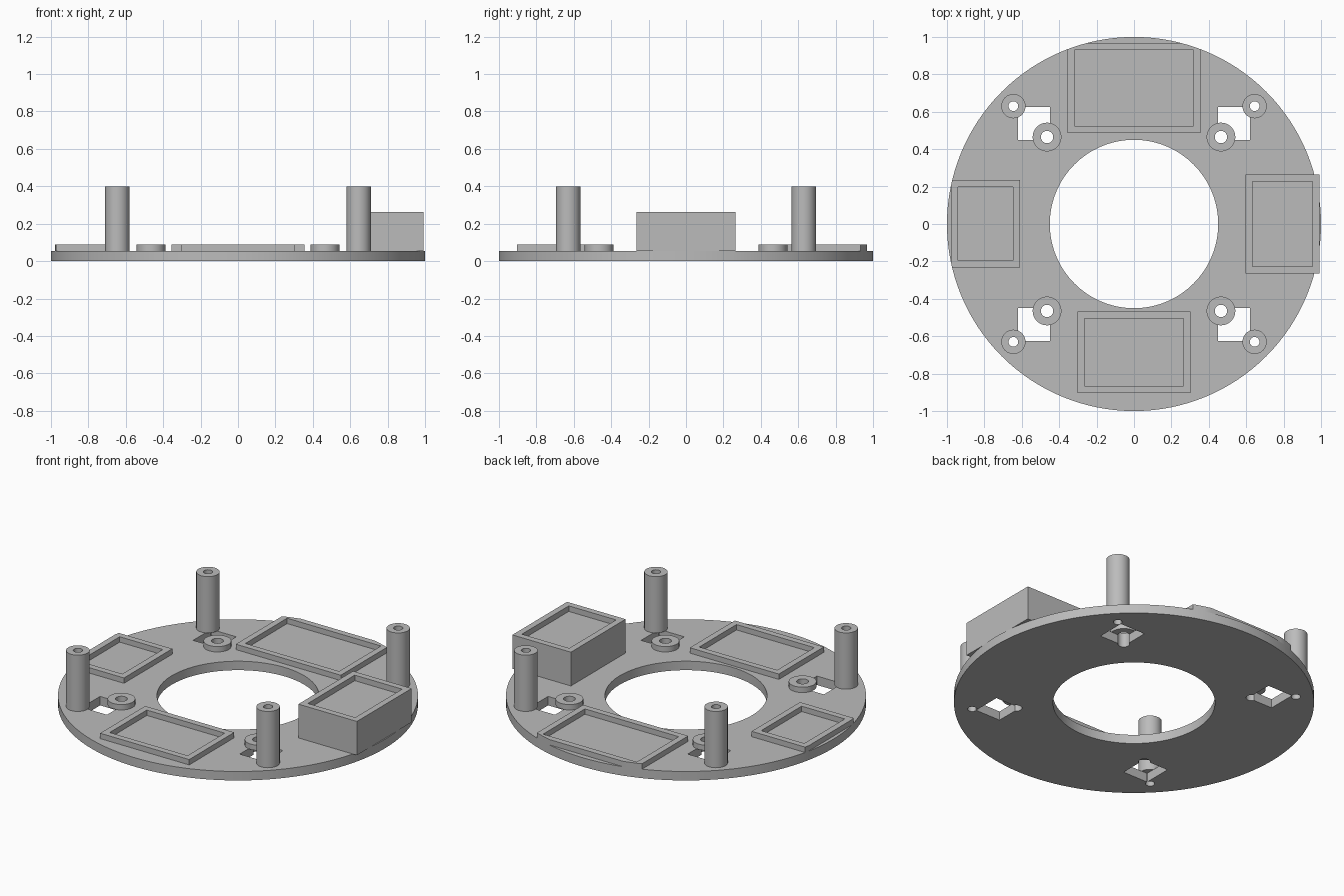
import bpy, bmesh, math

if "Cube" in bpy.data.objects:
    bpy.data.objects.remove(bpy.data.objects["Cube"])

PLATE_TOP = 0.055
RIM_TOP = 0.088

grey = bpy.data.materials.new("matte_grey")
grey.diffuse_color = (0.5, 0.5, 0.5, 1)
grey.use_nodes = True
grey.node_tree.nodes["Principled BSDF"].inputs["Base Color"].default_value = grey.diffuse_color


def add_object(name, bm):
    """Turn a bmesh into a linked object."""
    bmesh.ops.recalc_face_normals(bm, faces=bm.faces)
    mesh = bpy.data.meshes.new(name)
    bm.to_mesh(mesh)
    bm.free()
    ob = bpy.data.objects.new(name, mesh)
    bpy.context.collection.objects.link(ob)
    mesh.materials.append(grey)
    return ob


def box(name, x0, x1, y0, y1, z0, z1):
    bm = bmesh.new()
    bmesh.ops.create_cube(bm, size=1)
    for v in bm.verts:
        v.co = (x0 if v.co.x < 0 else x1,
                y0 if v.co.y < 0 else y1,
                z0 if v.co.z < 0 else z1)
    return add_object(name, bm)


def cylinder(name, x, y, r, z0, z1, n):
    bm = bmesh.new()
    bmesh.ops.create_cone(bm, cap_ends=True, segments=n, radius1=r, radius2=r, depth=z1 - z0)
    bmesh.ops.translate(bm, verts=bm.verts, vec=(x, y, (z0 + z1) / 2))
    return add_object(name, bm)


def tube(name, x, y, r_out, r_in, z0, z1, n):
    """Ring-shaped prism: a square section swept round a circle."""
    bm = bmesh.new()
    section = [(r_in, z0), (r_out, z0), (r_out, z1), (r_in, z1)]
    rings = []
    for i in range(n):
        a = 2 * math.pi * i / n
        rings.append([bm.verts.new((x + r * math.cos(a), y + r * math.sin(a), z))
                      for r, z in section])
    for i in range(n):
        p, q = rings[i], rings[(i + 1) % n]
        for k in range(4):
            m = (k + 1) % 4
            bm.faces.new((p[k], q[k], q[m], p[m]))
    return add_object(name, bm)


def cut(ob, tool, operation='DIFFERENCE'):
    """Apply a boolean and discard the cutter."""
    mod = ob.modifiers.new("cut", 'BOOLEAN')
    mod.operation, mod.solver, mod.object = operation, 'EXACT', tool
    bpy.context.view_layer.objects.active = ob
    bpy.ops.object.modifier_apply(modifier=mod.name)
    bpy.data.objects.remove(tool)


def smooth(ob):
    bpy.ops.object.select_all(action='DESELECT')
    ob.select_set(True)
    bpy.context.view_layer.objects.active = ob
    bpy.ops.object.shade_smooth_by_angle(angle=math.radians(30))


# Base plate with the large central opening
plate = tube("base_plate", 0, 0, 1.0, 0.45, 0, PLATE_TOP, 128)
parts = [plate]

# Four corner groups: square slot, tall standoff post and low boss with screw holes
for sx, sy, label in ((1, 1, "back_right"), (-1, 1, "back_left"),
                      (1, -1, "front_right"), (-1, -1, "front_left")):
    xs, ys = sorted((sx * 0.45, sx * 0.62)), sorted((sy * 0.45, sy * 0.626))
    cut(plate, box("slot_cutter", *xs, *ys, -0.1, 0.2))
    for part, x, y, r_out, r_in, top in (("post", 0.645, 0.63, 0.065, 0.026, 0.4),
                                         ("boss", 0.465, 0.465, 0.077, 0.033, RIM_TOP)):
        x, y = x * sx, y * sy
        cut(plate, cylinder("hole_cutter", x, y, r_in, -0.1, 0.2, 32))
        parts.append(tube(f"{part}_{label}", x, y, r_out, r_in, PLATE_TOP, top, 32))

# Shallow rectangular frames, trimmed to the plate's round edge
RIM = 0.038
for name, x0, x1, y0, y1 in (("back_frame", -0.356, 0.356, 0.487, 0.968),
                             ("front_frame", -0.302, 0.302, -0.904, -0.468),
                             ("left_frame", -0.978, -0.61, -0.233, 0.235)):
    frame = box(name, x0, x1, y0, y1, PLATE_TOP, RIM_TOP)
    cut(frame, box("pocket_cutter", x0 + RIM, x1 - RIM, y0 + RIM, y1 - RIM, 0, 0.2))
    cut(frame, cylinder("edge_cutter", 0, 0, 1.0, -0.1, 0.3, 128), 'INTERSECT')
    parts.append(frame)

# Raised block with a shallow pocket, overhanging the plate edge
block = box("right_block", 0.595, 0.992, -0.265, 0.265, PLATE_TOP, 0.262)
cut(block, box("pocket_cutter", 0.633, 0.954, -0.227, 0.227, 0.228, 0.4))
parts.append(block)

for part in parts:
    smooth(part)
